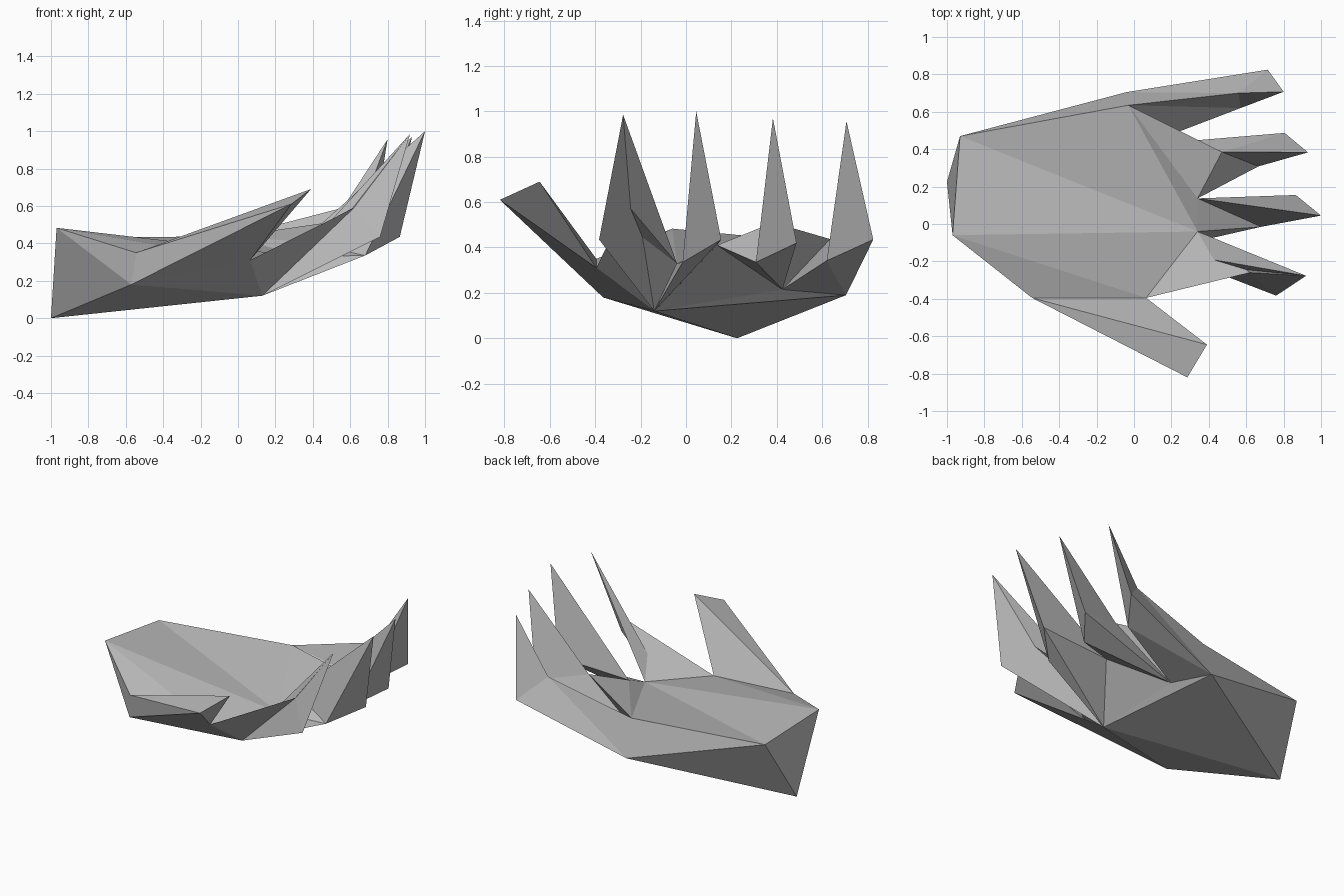
import bpy, bmesh

if "Cube" in bpy.data.objects:
    bpy.data.objects.remove(bpy.data.objects["Cube"])

bm = bmesh.new()


def pt(x, y, z):
    return bm.verts.new((x, y, z))


def fan(centre, *ring):
    """Triangles from one corner to each neighbouring pair of ring points."""
    for a, b in zip(ring, ring[1:]):
        bm.faces.new((centre, a, b))


# Wrist corners
wrist_low = pt(-1.0, 0.225, 0.0)
wrist_front = pt(-0.97, -0.06, 0.483)
wrist_back = pt(-0.93, 0.47, 0.432)

# Webs between the digits, and knuckles on the back of the hand
web_thumb = pt(0.065, -0.395, 0.31)
web_index = pt(0.34, -0.04, 0.33)
web_middle = pt(0.34, 0.137, 0.41)
web_pinky = pt(-0.03, 0.635, 0.437)
heel = pt(-0.57, -0.365, 0.18)
heel_top = pt(-0.545, -0.395, 0.35)
knuckle = pt(0.13, -0.14, 0.12)
knuckle_ring = pt(0.06, 0.425, 0.215)
knuckle_side = pt(-0.04, 0.705, 0.19)

# Palm: cupped inner side, back of the hand, wrist end and outer side
fan(web_index, web_thumb, wrist_front, wrist_back, web_pinky, web_middle)
fan(knuckle, web_middle, knuckle_ring, knuckle_side, wrist_low, heel, web_thumb)
fan(wrist_front, web_thumb, heel_top, heel, wrist_low, wrist_back)
fan(knuckle_side, wrist_low, wrist_back, web_pinky)

# Thumb
tip_a = pt(0.39, -0.645, 0.69)
tip_b = pt(0.285, -0.82, 0.61)
fan(heel_top, web_thumb, tip_a, tip_b, heel)
fan(web_thumb, tip_a, tip_b, heel)

# Index finger
tip, outer, pad = pt(0.92, -0.277, 0.985), pt(0.76, -0.383, 0.435), pt(0.62, -0.26, 0.59)
fan(pad, knuckle, web_thumb, web_index, tip, outer, knuckle)
fan(knuckle, outer, tip, web_index)

# Middle finger
tip, outer, inner = pt(1.0, 0.045, 1.0), pt(0.865, 0.155, 0.435), pt(0.68, -0.015, 0.335)
fan(knuckle, web_index, inner, outer, web_middle)
fan(web_middle, web_index, inner, tip, outer)
fan(tip, inner, outer)

# Ring finger
tip, outer, inner = pt(0.93, 0.383, 0.97), pt(0.805, 0.487, 0.42), pt(0.665, 0.308, 0.335)
pad = pt(0.47, 0.385, 0.51)
fan(knuckle_ring, web_middle, inner, outer, pad, web_pinky)
fan(pad, web_pinky, web_middle, inner, tip, outer)
fan(tip, inner, outer)

# Little finger
tip, outer, inner = pt(0.80, 0.707, 0.957), pt(0.715, 0.825, 0.435), pt(0.57, 0.62, 0.342)
pad = pt(0.56, 0.70, 0.59)
fan(inner, knuckle_ring, web_pinky, pad, tip, outer, knuckle_side, knuckle_ring)
fan(pad, web_pinky, knuckle_side, outer, tip)

# One closed flat-shaded surface
bmesh.ops.recalc_face_normals(bm, faces=bm.faces)
mesh = bpy.data.meshes.new("hand")
bm.to_mesh(mesh)
bm.free()
hand = bpy.data.objects.new("hand", mesh)
bpy.context.collection.objects.link(hand)

grey = bpy.data.materials.new("plain grey")
grey.diffuse_color = (0.5, 0.5, 0.5, 1)
grey.use_nodes = True
grey.node_tree.nodes["Principled BSDF"].inputs["Base Color"].default_value = grey.diffuse_color
mesh.materials.append(grey)
